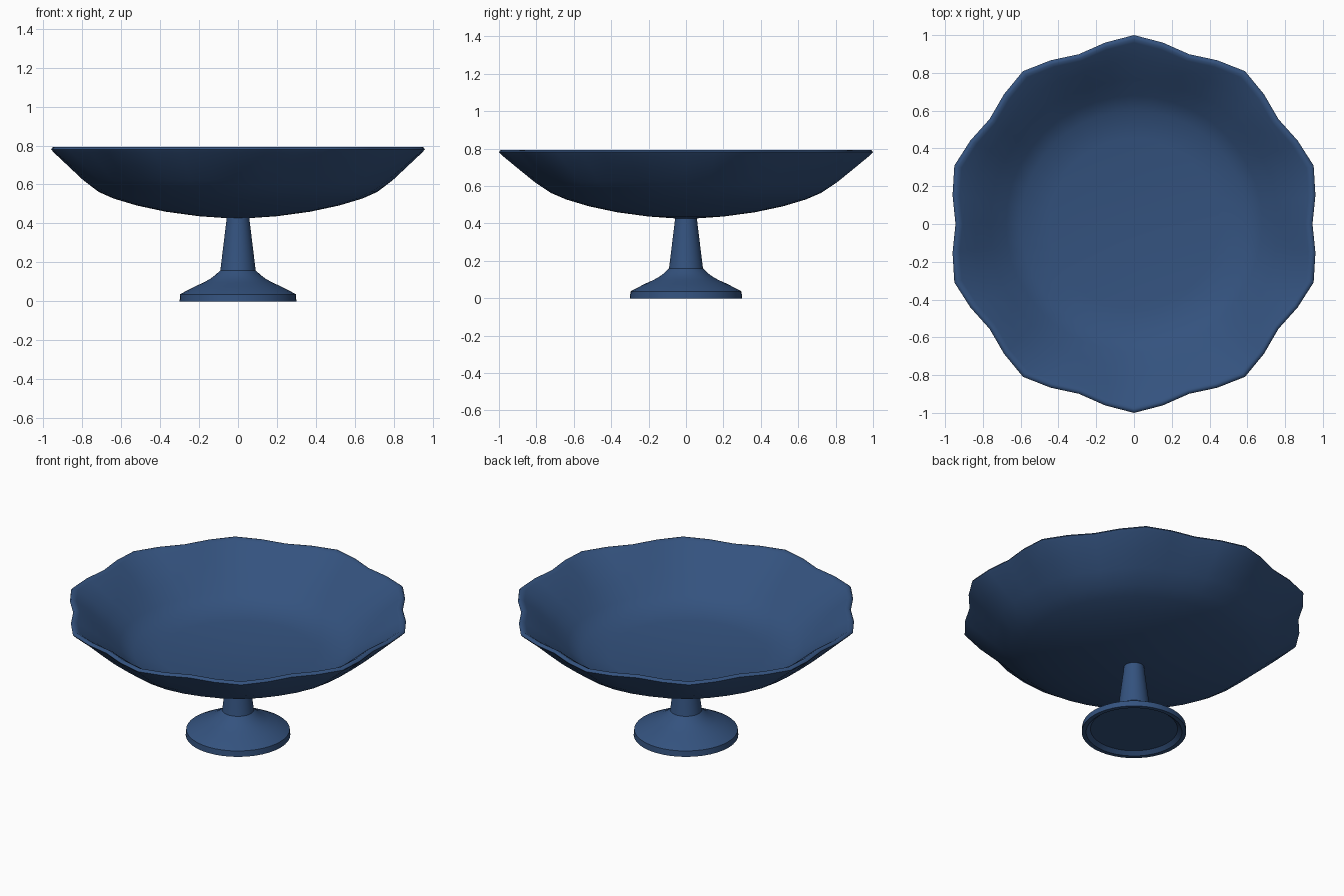
import bpy, math

if "Cube" in bpy.data.objects:
    bpy.data.objects.remove(bpy.data.objects["Cube"])

SEG = 40
mat = bpy.data.materials.new("blue_glaze")
mat.diffuse_color = (0.034, 0.085, 0.21, 1)
mat.use_nodes = True
mat.node_tree.nodes["Principled BSDF"].inputs["Base Color"].default_value = mat.diffuse_color


def lathe(name, profile, angle):
    """Revolve (radius, z, lobe amount) points; radius 0 becomes a pole."""
    verts, faces, rings = [], [], []
    for r, z, lobe in profile:
        if r == 0:
            rings.append([len(verts)] * SEG)
            verts.append((0, 0, z))
            continue
        rings.append(list(range(len(verts), len(verts) + SEG)))
        for i in range(SEG):
            a = 2 * math.pi * i / SEG
            rr = r - lobe * (0.5 - 0.5 * math.cos(10 * (a - math.pi / 2)))
            verts.append((rr * math.cos(a), rr * math.sin(a), z))
    for lo, hi in zip(rings, rings[1:]):
        for i in range(SEG):
            j = (i + 1) % SEG
            faces.append(tuple(dict.fromkeys((lo[i], lo[j], hi[j], hi[i]))))
    me = bpy.data.meshes.new(name)
    me.from_pydata(verts, [], faces)
    me.materials.append(mat)
    ob = bpy.data.objects.new(name, me)
    bpy.context.collection.objects.link(ob)
    bpy.ops.object.select_all(action='DESELECT')
    ob.select_set(True)
    bpy.context.view_layer.objects.active = ob
    bpy.ops.object.shade_smooth_by_angle(angle=math.radians(angle))
    return ob


# Scalloped bowl: outside up to the rim, then back down to a flatter floor
lathe("bowl", [
    (0, 0.423, 0), (0.2, 0.437, 0), (0.37, 0.46, 0), (0.52, 0.492, 0),
    (0.64, 0.528, 0), (0.72, 0.562, 0.004), (0.81, 0.622, 0.015),
    (0.90, 0.695, 0.033), (0.985, 0.765, 0.052),
    (1.0, 0.781, 0.055), (0.993, 0.791, 0.055), (0.978, 0.793, 0.054),
    (0.96, 0.783, 0.052), (0.87, 0.723, 0.033), (0.77, 0.652, 0.013),
    (0.68, 0.58, 0.003), (0.60, 0.528, 0), (0.45, 0.511, 0),
    (0.3, 0.5, 0), (0.15, 0.493, 0), (0, 0.49, 0)], 65)

# Tapered stem
lathe("stem", [(0, 0.15, 0), (0.093, 0.15, 0), (0.09, 0.165, 0),
               (0.057, 0.435, 0), (0, 0.435, 0)], 40)

# Flared foot with a shallow recess underneath
lathe("foot", [(0, 0.022, 0), (0.25, 0.02, 0), (0.275, 0, 0), (0.30, 0, 0),
               (0.297, 0.036, 0), (0.287, 0.042, 0),
               (0.22, 0.077, 0), (0.175, 0.097, 0), (0.14, 0.117, 0),
               (0.115, 0.136, 0), (0.09, 0.16, 0), (0, 0.16, 0)], 30)
